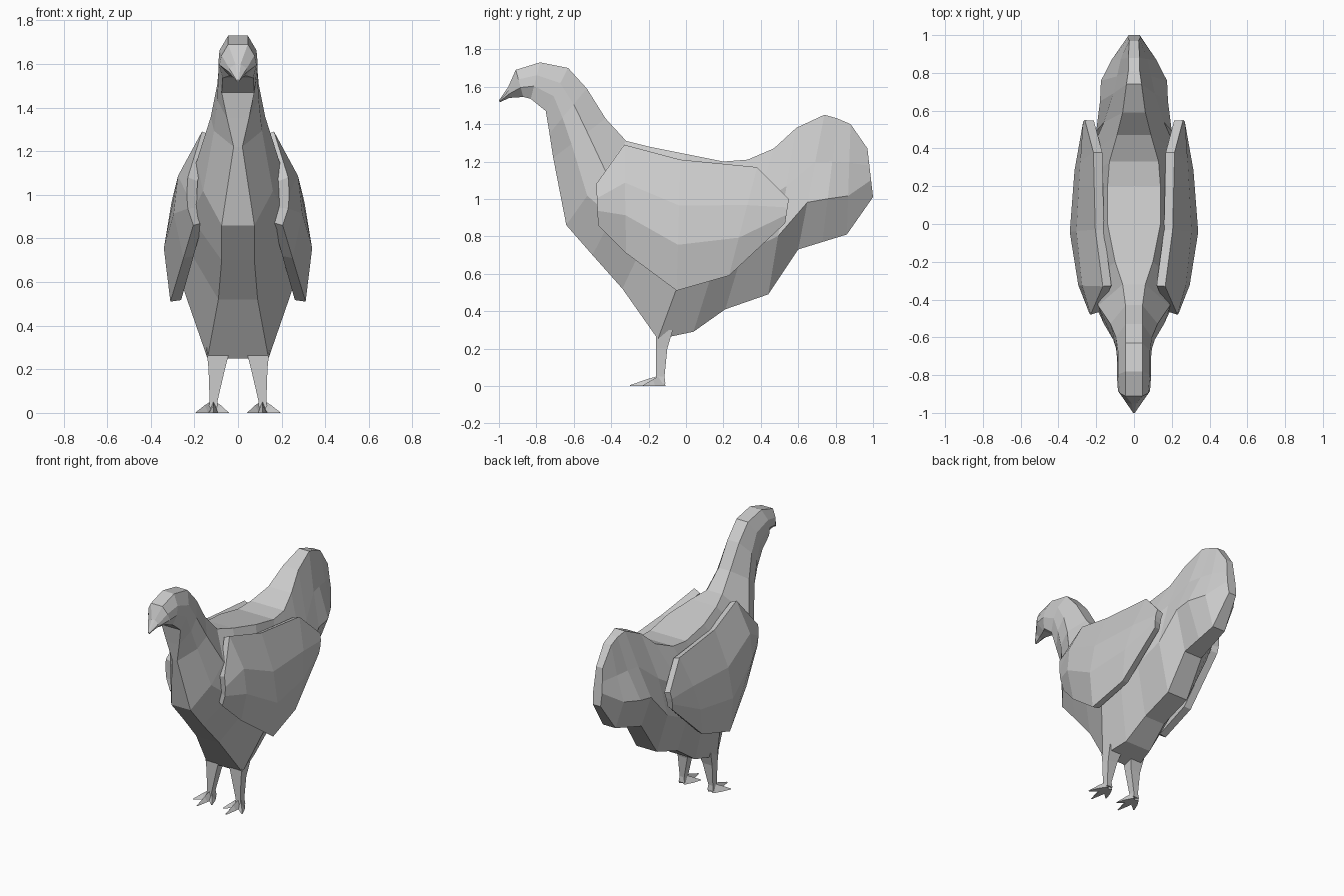
import bpy, bmesh, math
from mathutils import Vector

if "Cube" in bpy.data.objects:
    bpy.data.objects.remove(bpy.data.objects["Cube"])


def make_object(name, bm, mirror=False, thickness=0):
    bmesh.ops.recalc_face_normals(bm, faces=bm.faces)
    mesh = bpy.data.meshes.new(name)
    bm.to_mesh(mesh)
    bm.free()
    ob = bpy.data.objects.new(name, mesh)
    bpy.context.collection.objects.link(ob)
    if thickness:
        m = ob.modifiers.new("thickness", 'SOLIDIFY')
        m.thickness, m.offset = thickness, -1
    if mirror:
        m = ob.modifiers.new("mirror", 'MIRROR')
        m.use_clip = False
    return ob


def loft(bm, rings, closed=True, caps=True):
    rows = [[bm.verts.new(p) for p in r] for r in rings]
    n = len(rows[0])
    for a, b in zip(rows, rows[1:]):
        for i in range(n if closed else n - 1):
            j = (i + 1) % n
            bm.faces.new((a[i], a[j], b[j], b[i]))
    if caps:
        bm.faces.new(rows[0])
        bm.faces.new(rows[-1])


LEVELS = (0, 0.35, 0.65, 1)


def half_section(s):
    top, bottom = Vector((0, s[0], s[1])), Vector((0, s[2], s[3]))
    return [top.lerp(bottom, t) + Vector((w, 0, 0)) for t, w in zip(LEVELS, s[4:])]


def full_section(s):
    right = half_section(s)
    return right + [Vector((-p.x, p.y, p.z)) for p in reversed(right)]


# Stations: top y, z, bottom y, z, then four half widths from top to bottom
head = [
    (-1.0, 1.527, -0.995, 1.517, .004, .006, .006, .004),
    (-.95, 1.60, -.945, 1.54, .012, .04, .04, .012),
    (-.91, 1.69, -.87, 1.545, .045, .075, .085, .04),
    (-.78, 1.73, -.83, 1.535, .045, .085, .09, .07),
    (-.63, 1.70, -.75, 1.47, .045, .085, .09, .075),
    (-.53, 1.59, -.73, 1.35, .045, .095, .095, .05),
    (-.43, 1.43, -.71, 1.22, .045, .125, .11, .02),
]
torso = [
    (-.32, 1.31, -.64, .86, .06, .19, .16, .075),
    (-.20, 1.28, -.50, .70, .10, .225, .22, .075),
    (0, 1.24, -.34, .52, .14, .25, .24, .09),
    (.20, 1.20, -.15, .25, .14, .27, .255, .14),
    (.33, 1.21, .04, .29, .13, .265, .23, .10),
    (.47, 1.27, .21, .41, .09, .23, .22, .08),
    (.59, 1.38, .44, .49, .06, .16, .20, .08),
    (.74, 1.45, .60, .73, .04, .11, .18, .07),
    (.81, 1.43, .73, .77, .03, .09, .175, .06),
    (.88, 1.40, .86, .81, .03, .07, .12, .05),
    (.97, 1.27, 1.0, 1.01, .025, .03, .035, .03),
]
bm = bmesh.new()
loft(bm, [full_section(s) for s in head + torso])
make_object("body", bm)

# Folded wings: bulging shells standing off the flanks
wing = [
    (-.48, 1.08, -.47, .86, .23, .235, .23, .205),
    (-.33, 1.29, -.32, .71, .165, .275, .295, .25),
    (-.03, 1.21, -.05, .51, .205, .305, .34, .31),
    (.38, 1.17, .23, .59, .215, .285, .315, .29),
    (.55, 1.00, .53, .87, .26, .27, .27, .265),
]
bm = bmesh.new()
loft(bm, [half_section(s) for s in wing], closed=False, caps=False)
bm.normal_update()
wings = make_object("wings", bm, mirror=True)
flip = sum(p.normal.x for p in wings.data.polygons) < 0
if flip:
    wings.data.flip_normals()
m = wings.modifiers.new("thickness", 'SOLIDIFY')
m.thickness, m.offset = 0.05, -1

# Legs: tapered four-sided shanks (x min, x max, y min, y max, z)
shank = [(.035, .145, -.16, -.07, .30), (.06, .135, -.16, -.10, .20),
         (.095, .13, -.16, -.115, .05), (.09, .135, -.165, -.11, .012)]
bm = bmesh.new()
loft(bm, [[(a, c, z), (b, c, z), (b, d, z), (a, d, z)] for a, b, c, d, z in shank])
make_object("legs", bm, mirror=True)

# Feet: three tapering toes per foot
bm = bmesh.new()
for tip in ((.113, -.30, .004), (.045, -.23, .004), (.192, -.23, .004)):
    base, end = Vector((.113, -.125, 0)), Vector(tip)
    along = (end - base).normalized()
    side = Vector((-along.y, along.x, 0)).normalized()
    rings = []
    for t, w, h in ((0, .025, .06), (.5, .02, .035), (1, .004, .004)):
        c = base.lerp(Vector((end.x, end.y, 0)), t)
        rings.append([c - side * w, c + side * w, c + Vector((0, 0, h))])
    loft(bm, rings)
make_object("feet", bm, mirror=True)
